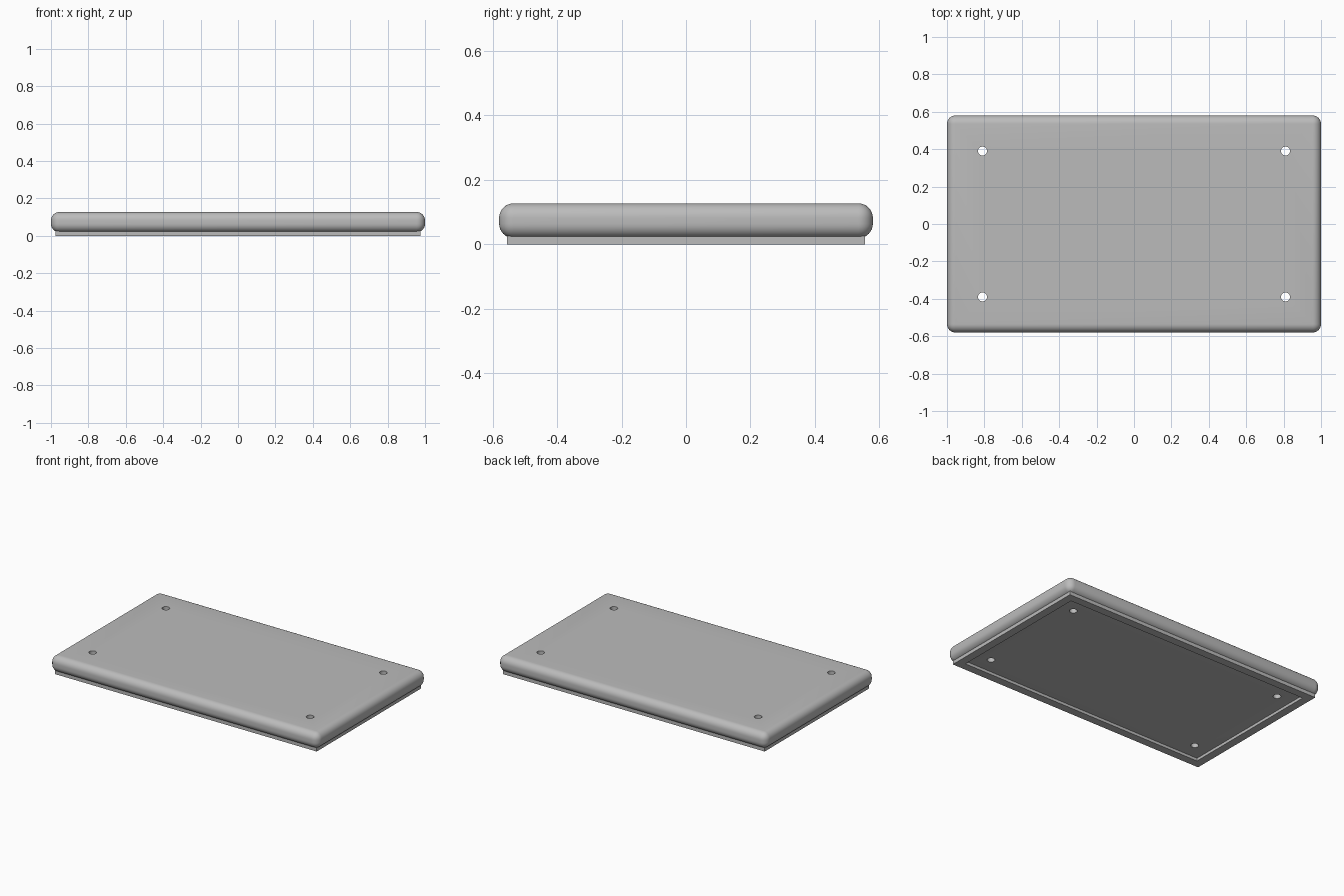
import bpy
import bmesh
import math
from mathutils import Matrix

if "Cube" in bpy.data.objects:
    bpy.data.objects.remove(bpy.data.objects["Cube"], do_unlink=True)

COLOUR = (0.5, 0.5, 0.5, 1)
grey = bpy.data.materials.new("light grey")
grey.use_nodes = True
grey.diffuse_color = COLOUR
grey.node_tree.nodes["Principled BSDF"].inputs["Base Color"].default_value = COLOUR


def make_object(name, bm):
    bmesh.ops.recalc_face_normals(bm, faces=bm.faces)
    mesh = bpy.data.meshes.new(name)
    bm.to_mesh(mesh)
    bm.free()
    mesh.materials.append(grey)
    obj = bpy.data.objects.new(name, mesh)
    bpy.context.collection.objects.link(obj)
    return obj


def add_box(bm, half_x, half_y, low, high):
    place = Matrix.Translation((0, 0, (low + high) / 2))
    size = Matrix.Diagonal((2 * half_x, 2 * half_y, high - low, 1))
    bmesh.ops.create_cube(bm, size=1, matrix=place @ size)


# Slab with every edge rounded
bm = bmesh.new()
add_box(bm, 1.0, 0.58, 0.019, 0.127)
bmesh.ops.bevel(bm, geom=bm.edges[:], offset=0.045, segments=8,
                profile=0.5, affect='EDGES')
slab = make_object("slab", bm)

# Four through holes near the corners
bm = bmesh.new()
for x in (-0.81, 0.81):
    for y in (-0.39, 0.39):
        bmesh.ops.create_cone(bm, cap_ends=True, segments=32, radius1=0.024,
                              radius2=0.024, depth=0.5,
                              matrix=Matrix.Translation((x, y, 0.07)))
cutter = make_object("hole_cutter", bm)
cutter.hide_render = True
cutter.hide_viewport = True
cut = slab.modifiers.new("holes", 'BOOLEAN')
cut.operation = 'DIFFERENCE'
cut.solver = 'EXACT'
cut.object = cutter

# Apply the cut, then smooth the rounded edges
bpy.context.view_layer.update()
graph = bpy.context.evaluated_depsgraph_get()
cut_mesh = bpy.data.meshes.new_from_object(slab.evaluated_get(graph))
slab.modifiers.clear()
slab.data = cut_mesh
bpy.data.objects.remove(cutter, do_unlink=True)
bpy.context.view_layer.objects.active = slab
slab.select_set(True)
bpy.ops.object.shade_smooth_by_angle(angle=math.radians(30))

# Rectangular lip under the slab, sunk slightly into its rounded edge
bm = bmesh.new()
loops = []
for z in (0, 0.026):
    for half_x, half_y in ((0.975, 0.555), (0.92, 0.50)):
        loops.append([bm.verts.new((sx * half_x, sy * half_y, z))
                      for sx, sy in ((-1, -1), (1, -1), (1, 1), (-1, 1))])
outer_low, inner_low, outer_high, inner_high = loops
for a, b in ((outer_low, inner_low), (inner_low, inner_high),
             (inner_high, outer_high), (outer_high, outer_low)):
    for i in range(4):
        j = (i + 1) % 4
        bm.faces.new((a[i], a[j], b[j], b[i]))
make_object("bottom_lip", bm)
